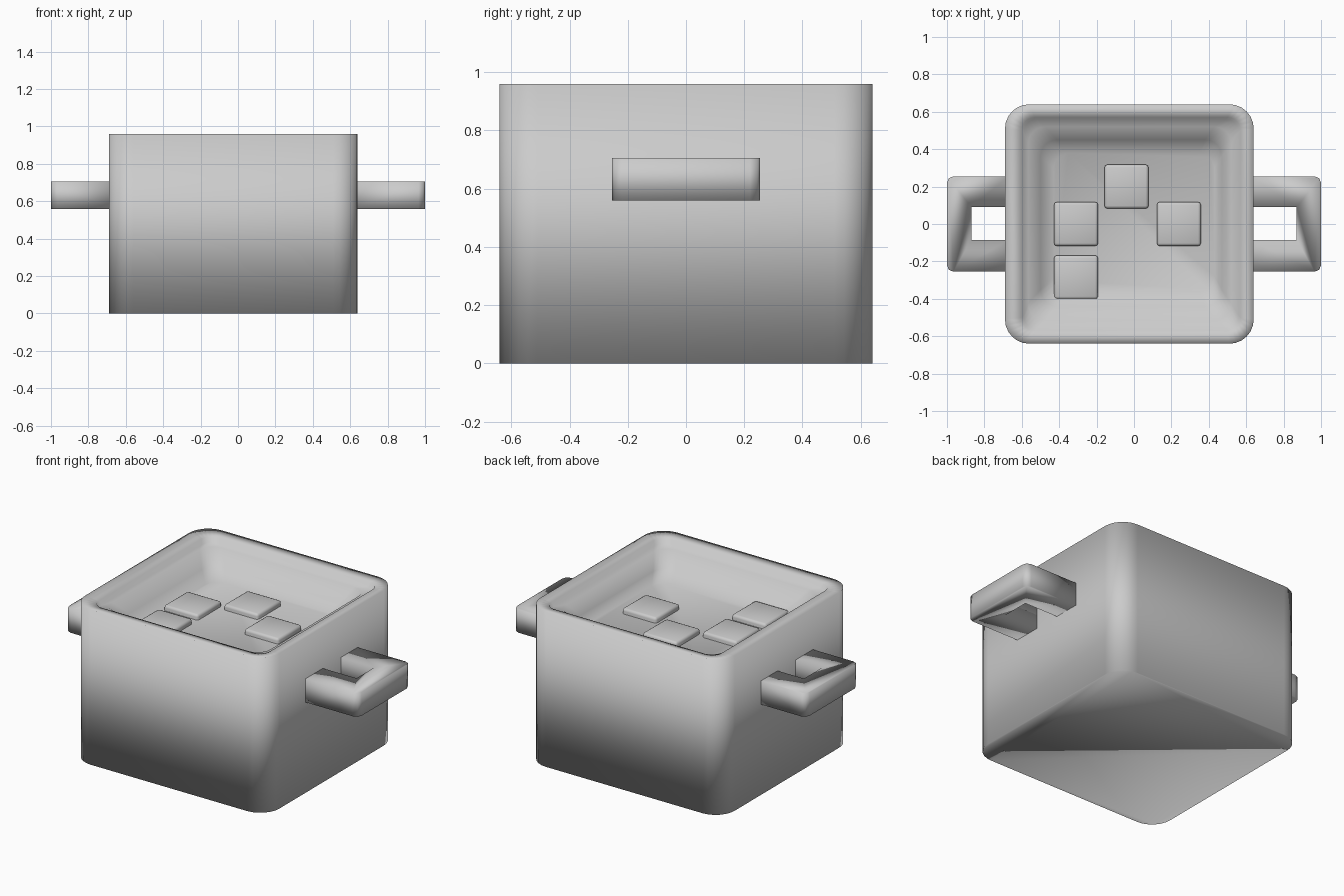
import bpy, bmesh, math

cube = bpy.data.objects.get("Cube")
if cube:
    bpy.data.objects.remove(cube)

grey = bpy.data.materials.new("plain grey")
grey.use_nodes = True
grey.diffuse_color = (0.6, 0.6, 0.6, 1)
grey.node_tree.nodes["Principled BSDF"].inputs["Base Color"].default_value = (0.6, 0.6, 0.6, 1)


def finish(bm, name):
    bmesh.ops.recalc_face_normals(bm, faces=bm.faces)
    for face in bm.faces:
        face.smooth = True
    mesh = bpy.data.meshes.new(name)
    bm.to_mesh(mesh)
    bm.free()
    mesh.materials.append(grey)
    obj = bpy.data.objects.new(name, mesh)
    bpy.context.collection.objects.link(obj)
    return obj


def rounded_ring(bm, x0, x1, y0, y1, radius, z, steps=6):
    """Ring of vertices around a rectangle with rounded corners."""
    corners = [(x1 - radius, y1 - radius), (x0 + radius, y1 - radius),
               (x0 + radius, y0 + radius), (x1 - radius, y0 + radius)]
    ring = []
    for quarter, (cx, cy) in enumerate(corners):
        for i in range(steps + 1):
            a = math.pi / 2 * (quarter + i / steps)
            ring.append(bm.verts.new((cx + radius * math.cos(a), cy + radius * math.sin(a), z)))
    return ring


def loft(name, sections):
    bm = bmesh.new()
    rings = [rounded_ring(bm, *s) for s in sections]
    n = len(rings[0])
    for low, high in zip(rings, rings[1:]):
        for i in range(n):
            j = (i + 1) % n
            bm.faces.new((low[i], low[j], high[j], high[i]))
    bm.faces.new(rings[0])
    bm.faces.new(rings[-1])
    return finish(bm, name)


# Pot: outer wall, flat rim, shallow step, sloping inner wall, floor
loft("pot", [
    (-0.69, 0.64, -0.64, 0.64, 0.13, 0.0),
    (-0.69, 0.64, -0.64, 0.64, 0.13, 0.96),
    (-0.60, 0.57, -0.57, 0.57, 0.07, 0.95),
    (-0.59, 0.56, -0.56, 0.56, 0.07, 0.92),
    (-0.565, 0.52, -0.515, 0.52, 0.09, 0.92),
    (-0.50, 0.47, -0.44, 0.45, 0.09, 0.84),
    (-0.43, 0.43, -0.36, 0.38, 0.08, 0.79),
])

# Chunks sitting in the pot
chunk_spots = [(0.24, 0.0), (-0.31, 0.0), (-0.31, -0.285), (-0.04, 0.2)]
for number, (x, y) in enumerate(chunk_spots, 1):
    bm = bmesh.new()
    bmesh.ops.create_cube(bm, size=0.235)
    bmesh.ops.bevel(bm, geom=bm.edges[:], offset=0.015, segments=2,
                    profile=0.5, affect='EDGES')
    chunk = finish(bm, f"chunk_{number}")
    chunk.location = (x, y, 0.705)


# Handles: C-shaped bars with softened outer edges
def handle(name, side, root):
    outline = [(root, -0.255), (0.965, -0.255), (0.99, -0.245), (1.0, -0.22)]
    outline += [(x, -y) for x, y in reversed(outline)]
    outline += [(root, 0.09), (0.87, 0.09), (0.87, -0.085), (root, -0.085)]
    bm = bmesh.new()
    base = bm.faces.new([bm.verts.new((side * x, y, 0.56)) for x, y in outline])
    result = bmesh.ops.extrude_face_region(bm, geom=[base])
    top = [v for v in result["geom"] if isinstance(v, bmesh.types.BMVert)]
    bmesh.ops.translate(bm, verts=top, vec=(0, 0, 0.145))
    return finish(bm, name)


handle("left_handle", 1, 0.62)
handle("right_handle", -1, 0.67)
